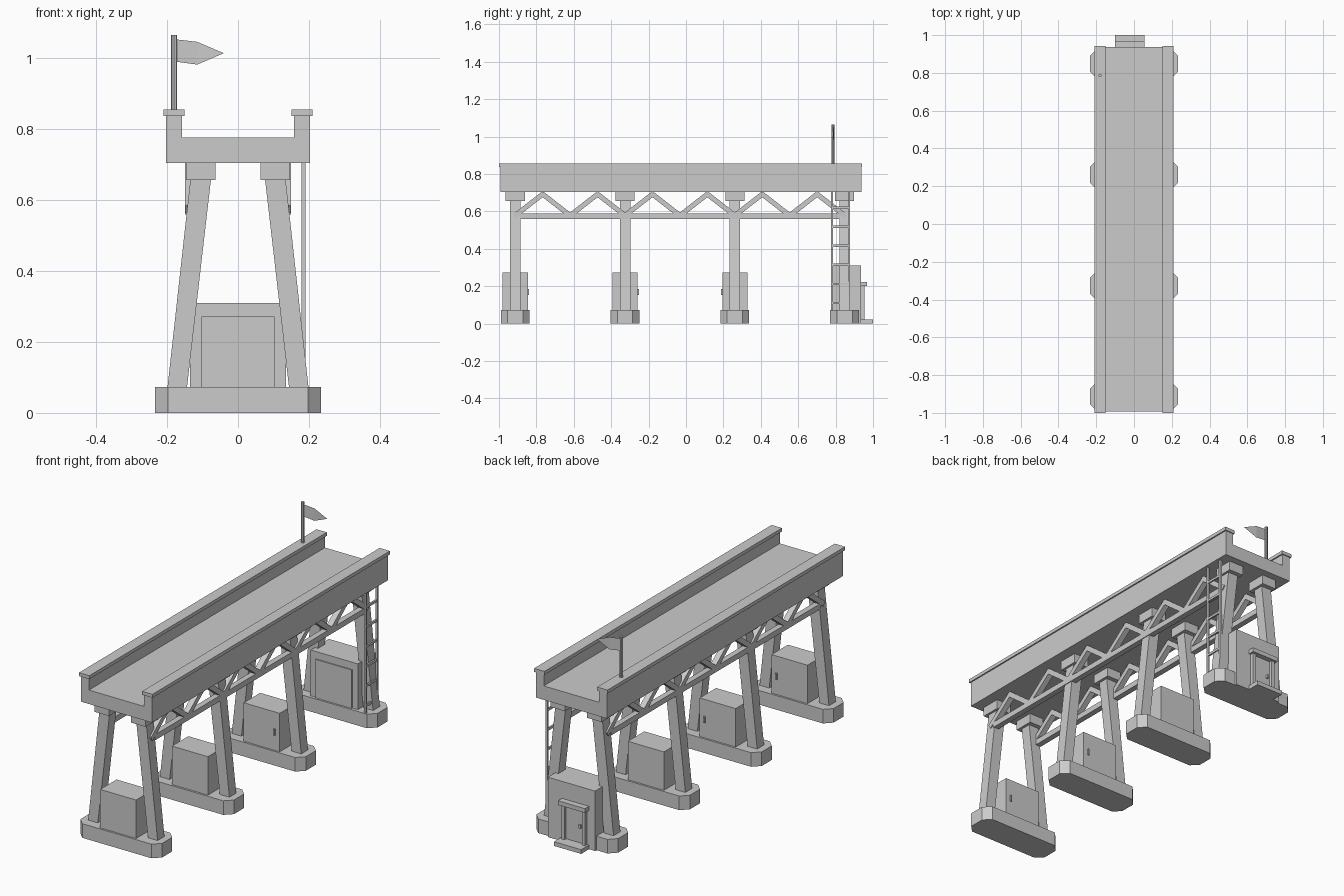
import bpy, bmesh, math
from mathutils import Vector

cube = bpy.data.objects.get("Cube")
if cube:
    bpy.data.objects.remove(cube, do_unlink=True)

stone = bpy.data.materials.new("plain_grey")
stone.use_nodes = True
GREY = (0.6, 0.6, 0.6, 1)
stone.diffuse_color = GREY
stone.node_tree.nodes["Principled BSDF"].inputs["Base Color"].default_value = GREY


def finish(name, bm):
    if any(len(e.link_faces) == 2 for e in bm.edges):
        bmesh.ops.recalc_face_normals(bm, faces=bm.faces)
    mesh = bpy.data.meshes.new(name)
    bm.to_mesh(mesh)
    bm.free()
    mesh.materials.append(stone)
    obj = bpy.data.objects.new(name, mesh)
    bpy.context.collection.objects.link(obj)
    return obj


def prism(name, points, offset):
    """Extrude a flat outline along an offset."""
    bm = bmesh.new()
    face = bm.faces.new([bm.verts.new(p) for p in points])
    ext = bmesh.ops.extrude_face_region(bm, geom=[face], use_keep_orig=True)
    moved = [v for v in ext["geom"] if isinstance(v, bmesh.types.BMVert)]
    bmesh.ops.translate(bm, verts=moved, vec=offset)
    return finish(name, bm)


def box(name, x0, x1, y0, y1, z0, z1):
    outline = [(x0, y0, z0), (x1, y0, z0), (x1, y1, z0), (x0, y1, z0)]
    return prism(name, outline, (0, 0, z1 - z0))


PIERS = [-0.913 + 0.587 * i for i in range(4)]
SIDES = {"right": -1, "left": 1}

# Deck with raised sides
half = [(0.203, 0.704), (0.203, 0.838), (0.158, 0.838), (0.158, 0.776)]
profile = half + [(-x, z) for x, z in reversed(half)]
prism("deck", [(x, -0.993, z) for x, z in profile], (0, 1.93, 0))
for side, s in SIDES.items():
    a, b = sorted((s * 0.151, s * 0.21))
    box(f"{side}_parapet_cap", a, b, -1.0, 0.942, 0.837, 0.855)

# Piers: chamfered footing, leaning legs, capitals and plinth box
for i, y in enumerate(PIERS, 1):
    w, d, c = 0.234, 0.077, 0.036
    corner = [(w, d - c), (w - c, d)]
    quad = corner + [(-x, v) for x, v in reversed(corner)]
    octagon = quad + [(-x, -v) for x, v in quad]
    prism(f"footing_{i}", [(x, y + v, 0) for x, v in octagon], (0, 0, 0.073))
    box(f"plinth_box_{i}", -0.103, 0.103, y - 0.067, y + 0.067, 0.07, 0.272)
    for side, s in SIDES.items():
        leg = [(0.144, 0.07), (0.199, 0.07), (0.134, 0.66), (0.076, 0.66)]
        prism(f"{side}_leg_{i}", [(s * x, y - 0.028, z) for x, z in leg], (0, 0.056, 0))
        a, b = sorted((s * 0.063, s * 0.146))
        box(f"{side}_capital_{i}", a, b, y - 0.051, y + 0.051, 0.656, 0.706)

# Small handles on the plinth boxes
for i, sign in ((0, 1), (1, 1), (2, -1)):
    edge = PIERS[i] + sign * 0.067
    y0, y1 = sorted((edge, edge + sign * 0.007))
    box(f"handle_{i + 1}", 0.07, 0.078, y0, y1, 0.152, 0.185)

# Side trusses: bottom rail and zigzag braces
TX, TW = 0.119, 0.03
step = 0.587 / 4
for side, s in SIDES.items():
    a, b = sorted((s * TX, s * (TX + TW)))
    box(f"{side}_truss_rail", a, b, -0.89, 0.825, 0.559, 0.588)
    for k in range(12):
        y0, y1 = PIERS[0] + k * step, PIERS[0] + (k + 1) * step
        low, high = 0.578, 0.692
        z0, z1 = (low, high) if k % 2 == 0 else (high, low)
        p, q = Vector((a, y0, z0)), Vector((a, y1, z1))
        along = (q - p).normalized()
        n = Vector((0, -along.z, along.y)) * 0.013
        p, q = p - along * 0.006, q + along * 0.006
        prism(f"{side}_brace_{k + 1}", [p - n, q - n, q + n, p + n], (TW, 0, 0))

# Ladder
for name, y in (("front", 0.775), ("back", 0.868)):
    box(f"ladder_{name}_rail", 0.179, 0.19, y, y + 0.01, 0.07, 0.706)
for k in range(6):
    z = 0.11 + 0.102 * k
    box(f"ladder_rung_{k + 1}", 0.18, 0.189, 0.78, 0.873, z - 0.006, z + 0.006)

# Gatehouse with framed door at the back
box("gatehouse", -0.135, 0.135, 0.787, 0.936, 0, 0.31)
box("door", -0.075, 0.03, 0.93, 0.941, 0.02, 0.2)
for name, x in (("right", -0.09), ("left", 0.027)):
    box(f"{name}_door_jamb", x, x + 0.018, 0.93, 0.955, 0.02, 0.202)
box("door_lintel", -0.1, 0.055, 0.93, 0.968, 0.2, 0.222)
box("door_step", -0.1, 0.055, 0.93, 1.0, 0, 0.022)
box("door_knob", -0.06, -0.05, 0.94, 0.95, 0.1, 0.118)

# Flagpole and pennant
PX, PY = -0.18, 0.786
ring = [(PX + 0.0085 * math.cos(t * math.pi / 4), PY + 0.0085 * math.sin(t * math.pi / 4), 0.85)
        for t in range(8)]
prism("flagpole", ring, (0, 0, 0.215))
bm = bmesh.new()
outline = [(-0.175, PY, 0.99), (-0.115, PY + 0.004, 0.982), (-0.04, PY, 1.014),
           (-0.115, PY + 0.004, 1.046), (-0.175, PY, 1.053)]
v = [bm.verts.new(p) for p in outline]
bm.faces.new((v[0], v[1], v[3], v[4]))
bm.faces.new((v[1], v[2], v[3]))
finish("pennant", bm)
